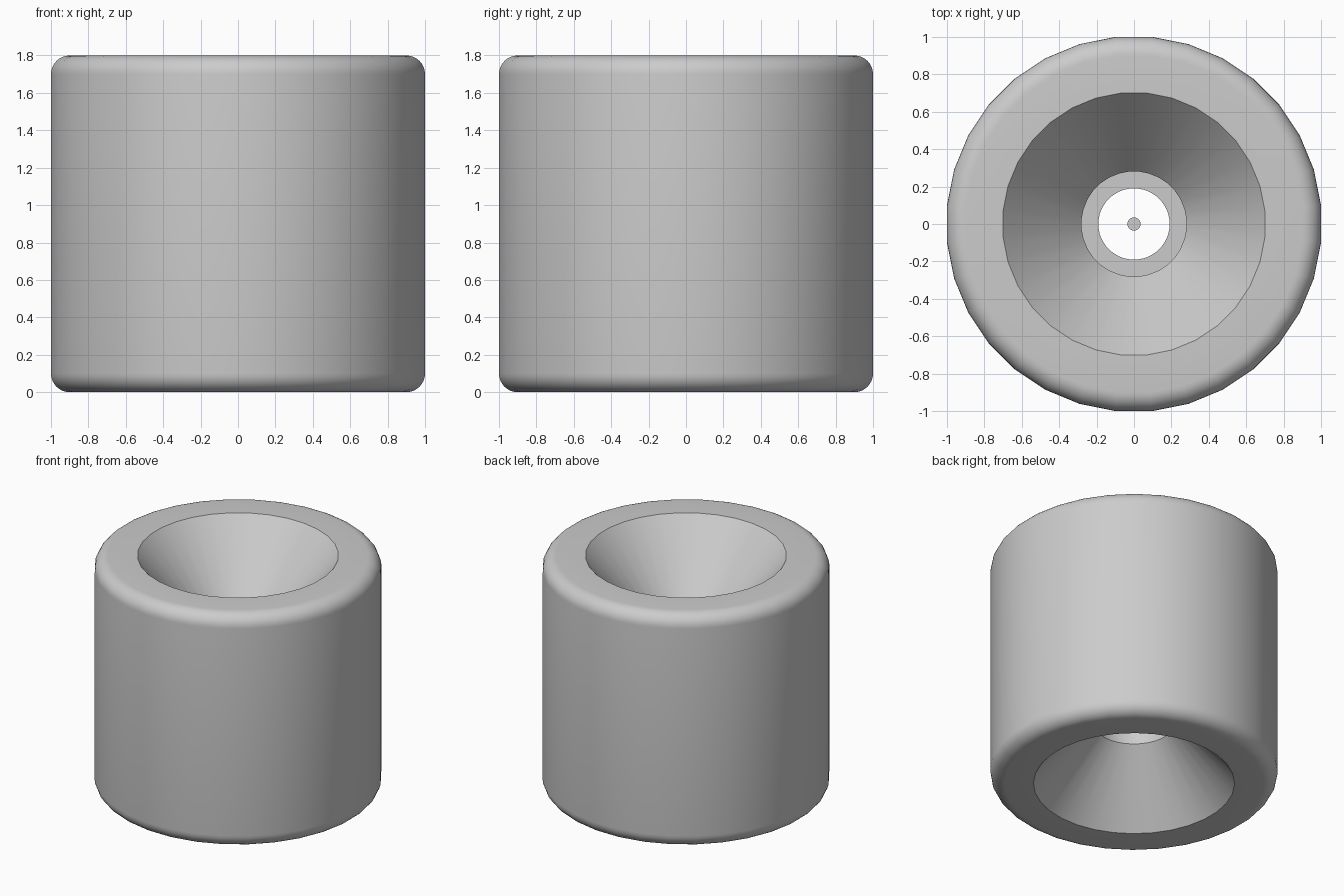
import bpy
import bmesh
import math

SEGMENTS = 32
HEIGHT = 1.8
MID = HEIGHT / 2
# Facet centres lie on the axes, so the flats set the overall width
FIT = 1 / math.cos(math.pi / SEGMENTS)

cube = bpy.data.objects.get("Cube")
if cube:
    bpy.data.objects.remove(cube, do_unlink=True)

grey = bpy.data.materials.new("light_grey")
grey.use_nodes = True
colour = (0.6, 0.6, 0.6, 1)
grey.diffuse_color = colour
grey.node_tree.nodes["Principled BSDF"].inputs["Base Color"].default_value = colour


def lathe(name, profile, closed):
    """Turn a (radius, z) profile around the z axis."""
    bm = bmesh.new()
    rings = []
    for radius, z in profile:
        ring = []
        for i in range(SEGMENTS):
            a = 2 * math.pi * (i + 0.5) / SEGMENTS
            ring.append(bm.verts.new((radius * FIT * math.cos(a),
                                      radius * FIT * math.sin(a), z)))
        rings.append(ring)
    pairs = list(zip(rings, rings[1:]))
    if closed:
        pairs.append((rings[-1], rings[0]))
    else:
        bm.faces.new(rings[0])
        bm.faces.new(rings[-1])
    for low, high in pairs:
        for i in range(SEGMENTS):
            j = (i + 1) % SEGMENTS
            bm.faces.new((low[i], low[j], high[j], high[i]))
    bmesh.ops.recalc_face_normals(bm, faces=bm.faces)
    mesh = bpy.data.meshes.new(name)
    bm.to_mesh(mesh)
    bm.free()
    mesh.materials.append(grey)
    obj = bpy.data.objects.new(name, mesh)
    bpy.context.collection.objects.link(obj)
    bpy.ops.object.select_all(action="DESELECT")
    obj.select_set(True)
    bpy.context.view_layer.objects.active = obj
    bpy.ops.object.shade_smooth_by_angle(angle=math.radians(25))
    return obj


# Lower half: narrow bore, step, throat, flared recess, rim, rounded edge
ROUND, STEPS = 0.1, 8
lower = [(0.19, 0.6), (0.28, 0.6), (0.28, 0.48), (0.7, 0)]
for k in range(STEPS + 1):
    t = math.pi / 2 * k / STEPS
    lower.append((1 - ROUND + ROUND * math.sin(t), ROUND - ROUND * math.cos(t)))

# The upper half mirrors the lower one
upper = [(r, HEIGHT - z) for r, z in reversed(lower)]
lathe("body", lower + upper, closed=True)

# Thin pin in the middle of the bore
lathe("centre_pin", [(0.035, 0.6), (0.035, HEIGHT - 0.6)], closed=False)
